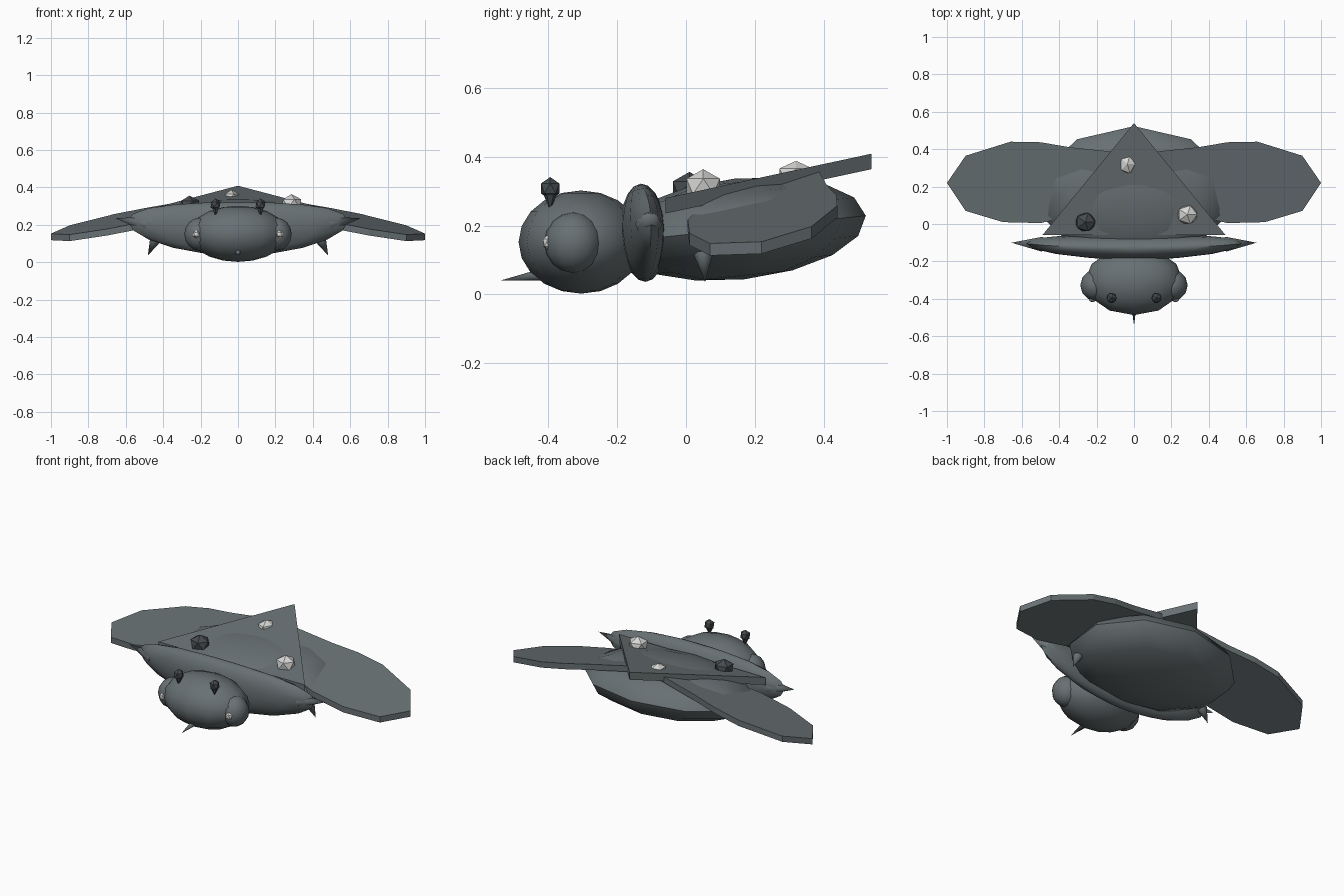
import bpy, bmesh, math
from mathutils import Vector, Matrix

if "Cube" in bpy.data.objects:
    bpy.data.objects.remove(bpy.data.objects["Cube"])


def material(name, rgb):
    m = bpy.data.materials.new(name)
    m.diffuse_color = (*rgb, 1)
    m.use_nodes = True
    m.node_tree.nodes["Principled BSDF"].inputs["Base Color"].default_value = m.diffuse_color
    return m


SHELL = material("slate grey", (0.138, 0.163, 0.172))
DARK = material("dark slate", (0.06, 0.07, 0.075))
PALE = material("pale grey", (0.68, 0.68, 0.67))


def finish(bm, name, mat, smooth=None):
    bmesh.ops.recalc_face_normals(bm, faces=bm.faces[:])
    mesh = bpy.data.meshes.new(name)
    bm.to_mesh(mesh)
    bm.free()
    mesh.materials.append(mat)
    ob = bpy.data.objects.new(name, mesh)
    bpy.context.collection.objects.link(ob)
    if smooth:
        bpy.ops.object.select_all(action='DESELECT')
        ob.select_set(True)
        bpy.context.view_layer.objects.active = ob
        bpy.ops.object.shade_smooth_by_angle(angle=math.radians(smooth))
    return ob


def ellipsoid(name, loc, radii, mat, segs=12, rings=8, tilt=0, bend=(0, 0)):
    bm = bmesh.new()
    bmesh.ops.create_uvsphere(bm, u_segments=segs, v_segments=rings, radius=1)
    bmesh.ops.scale(bm, verts=bm.verts, vec=radii)
    bmesh.ops.rotate(bm, verts=bm.verts, matrix=Matrix.Rotation(math.radians(tilt), 3, 'X'))
    for v in bm.verts:
        t = (v.co.x / radii[0]) ** 2
        v.co.y += bend[0] * t
        v.co.z += bend[1] * t
    bmesh.ops.translate(bm, verts=bm.verts, vec=loc)
    return finish(bm, name, mat, 45)


def knob(name, loc, radii, mat):
    bm = bmesh.new()
    bmesh.ops.create_icosphere(bm, subdivisions=1, radius=1)
    bmesh.ops.scale(bm, verts=bm.verts, vec=radii)
    bmesh.ops.translate(bm, verts=bm.verts, vec=loc)
    return finish(bm, name, mat)


def spike(name, base, tip, radius, mat, segs=8):
    base, tip = Vector(base), Vector(tip)
    d = tip - base
    bm = bmesh.new()
    bmesh.ops.create_cone(bm, cap_ends=True, segments=segs, radius1=radius, radius2=0, depth=d.length)
    rot = d.to_track_quat('Z', 'Y').to_matrix()
    bmesh.ops.rotate(bm, verts=bm.verts, matrix=rot)
    bmesh.ops.translate(bm, verts=bm.verts, vec=(base + tip) / 2)
    return finish(bm, name, mat, 50)


def plate(name, points, height, thick, mat):
    # flat outline placed on a sloping plane, closed with a lower face and sides
    bm = bmesh.new()
    top = [bm.verts.new((x, y, height(x, y))) for x, y in points]
    low = [bm.verts.new((x, y, height(x, y) - thick)) for x, y in points]
    bm.faces.new(top)
    bm.faces.new(low[::-1])
    for i in range(len(points)):
        j = (i + 1) % len(points)
        bm.faces.new((top[i], low[i], low[j], top[j]))
    return finish(bm, name, mat)


# Abdomen, head and the wide curved collar between them
ellipsoid("abdomen", (0, 0.155, 0.19), (0.52, 0.37, 0.147), SHELL, 10, 8, 6)
ellipsoid("head", (0, -0.305, 0.152), (0.262, 0.182, 0.15), SHELL, 12, 10)
ellipsoid("collar", (0, -0.124, 0.179), (0.59, 0.067, 0.143), SHELL, 16, 10, 3, (0.022, 0.04))

# Triangular back shield
plate("back_shield", [(-0.49, -0.06), (0.49, -0.06), (0, 0.54)],
      lambda x, y: 0.28 + 0.215 * (y + 0.06), 0.045, SHELL)

# Spots on the shield
knob("dark_spot", (-0.26, 0.01, 0.306), (0.06, 0.057, 0.05), DARK)
knob("pale_spot_front", (0.285, 0.05, 0.314), (0.06, 0.057, 0.05), PALE)
knob("pale_spot_rear", (-0.035, 0.32, 0.348), (0.046, 0.057, 0.04), PALE)

# Mouth spike
spike("mouth_spike", (0, -0.40, 0.06), (0, -0.54, 0.04), 0.02, SHELL)

WING = [(1, 0.22), (0.9, 0.365), (0.66, 0.44), (0.5, 0.437), (0.34, 0.41), (0.1, 0.385),
        (0.12, 0.25), (0.2, 0.1), (0.3, 0.05), (0.5, 0.005), (0.7, 0.01), (0.9, 0.07)]

# Paired parts
for s, side in ((-1, "left"), (1, "right")):
    plate(side + "_wing", [(s * x, y) for x, y in WING],
          lambda x, y: 0.153 + 0.2 * (1 - abs(x)) + 0.167 * (y - 0.22), 0.035, SHELL)
    ellipsoid(side + "_eye", (s * 0.205, -0.328, 0.15), (0.082, 0.084, 0.088), SHELL, 12, 8)
    knob(side + "_pupil", (s * 0.222, -0.402, 0.15), (0.022, 0.017, 0.023), PALE)
    knob(side + "_antenna_tip", (s * 0.12, -0.395, 0.308), (0.03, 0.031, 0.033), DARK)
    spike(side + "_antenna_stem", (s * 0.12, -0.395, 0.295), (s * 0.12, -0.395, 0.245), 0.022, DARK, 6)
    spike(side + "_collar_spike", (s * 0.49, -0.108, 0.205), (s * 0.655, -0.1, 0.235), 0.04, SHELL)
    spike(side + "_leg", (s * 0.445, 0.05, 0.115), (s * 0.482, 0.055, 0.036), 0.028, SHELL)
